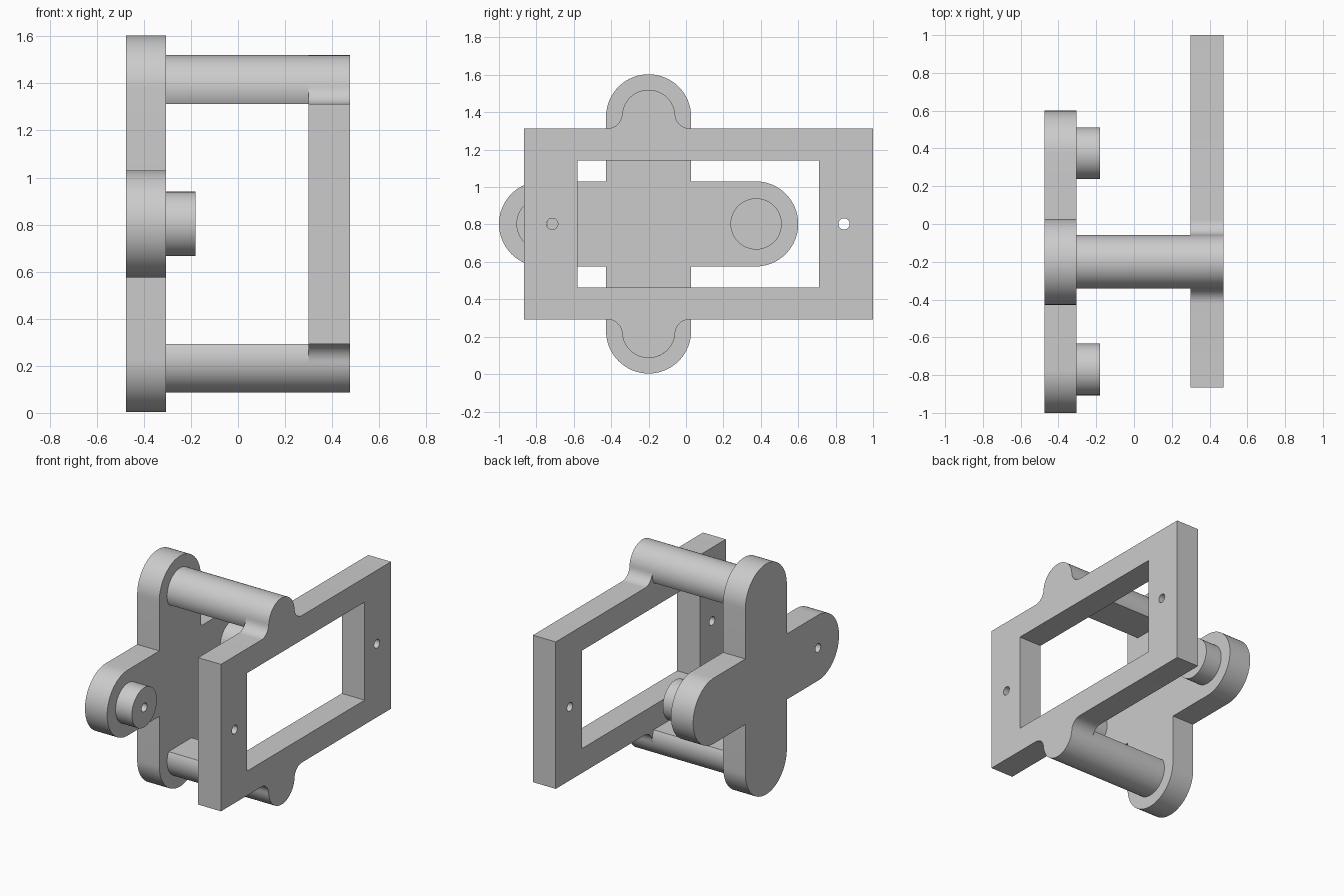
import bpy
from math import sin, cos, pi, atan2, hypot, radians
from mathutils import Matrix

old = bpy.data.objects.get("Cube")
if old:
    bpy.data.objects.remove(old, do_unlink=True)

COLOUR = (0.6, 0.6, 0.6, 1)
grey = bpy.data.materials.new("light grey")
grey.use_nodes = True
grey.diffuse_color = COLOUR
grey.node_tree.nodes["Principled BSDF"].inputs["Base Color"].default_value = COLOUR

MID_Y, MID_Z = -0.2, 0.803        # centre of the cross plate
BACK, FACE = -0.475, -0.305       # cross plate thickness
INNER, OUTER = 0.3, 0.475         # frame thickness
HOLE_R, BOSS_R, ROD_R = 0.03, 0.137, 0.142
TOP, ROD_Z = 0.51, 0.575          # frame edge and rod axis above the middle


def arc(cy, cz, r, a0, a1, n=24):
    return [(cy + r * cos(a0 + (a1 - a0) * i / n),
             cz + r * sin(a0 + (a1 - a0) * i / n)) for i in range(n + 1)]


def circle(cy, cz, r, n=48):
    return arc(cy, cz, r, 0, 2 * pi, n)[:-1]


def rect(y0, y1, z0, z1):
    return [(y0, z0), (y1, z0), (y1, z1), (y0, z1)]


def plate(name, x0, x1, *loops):
    """Extrude closed (y, z) loops from x0 to x1; inner loops become holes."""
    curve = bpy.data.curves.new(name, "CURVE")
    curve.dimensions, curve.fill_mode = "2D", "BOTH"
    curve.extrude = (x1 - x0) / 2
    for loop in loops:
        spline = curve.splines.new("POLY")
        spline.points.add(len(loop) - 1)
        for point, (y, z) in zip(spline.points, loop):
            point.co = (y, z, 0, 1)
        spline.use_cyclic_u = True
    temp = bpy.data.objects.new(name + "_profile", curve)
    bpy.context.collection.objects.link(temp)
    graph = bpy.context.evaluated_depsgraph_get()
    mesh = bpy.data.meshes.new_from_object(temp.evaluated_get(graph))
    bpy.data.objects.remove(temp, do_unlink=True)
    mesh.transform(Matrix(((0, 0, 1, (x0 + x1) / 2), (1, 0, 0, 0),
                           (0, 1, 0, MID_Z), (0, 0, 0, 1))))
    mesh.materials.clear()
    mesh.materials.append(grey)
    obj = bpy.data.objects.new(name, mesh)
    bpy.context.collection.objects.link(obj)
    bpy.ops.object.select_all(action="DESELECT")
    obj.select_set(True)
    bpy.context.view_layer.objects.active = obj
    # Weld the caps to the walls, then smooth the round walls
    bpy.ops.object.mode_set(mode="EDIT")
    bpy.ops.mesh.select_all(action="SELECT")
    bpy.ops.mesh.remove_doubles(threshold=0.0001)
    bpy.ops.mesh.normals_make_consistent(inside=False)
    bpy.ops.object.mode_set(mode="OBJECT")
    bpy.ops.object.shade_smooth_by_angle(angle=radians(30))
    return obj


# Cross plate with four round-ended arms
ARM_R, REACH = 0.2275, 0.8
cross = []
for k in range(4):
    a = k * pi / 2
    cross += arc(MID_Y + (REACH - ARM_R) * cos(a), (REACH - ARM_R) * sin(a),
                 ARM_R, a - pi / 2, a + pi / 2, 32)
    cross.append((MID_Y + ARM_R * (cos(a) - sin(a)), ARM_R * (sin(a) + cos(a))))
cross_hole = circle(-0.77, 0, HOLE_R, 24)
plate("cross_plate", BACK, FACE, cross, cross_hole)

# Round bosses on the side arms, one of them drilled through
plate("drilled_boss", FACE, -0.18, circle(-0.77, 0, BOSS_R), cross_hole)
plate("plain_boss", FACE, -0.18, circle(0.375, 0, BOSS_R))

# Frame edge: round bump blended into the straight edge by fillets
SPREAD = 0.222
rise = ROD_Z - TOP
fillet = (SPREAD ** 2 + rise ** 2 - ROD_R ** 2) / (2 * (ROD_R + rise))
tilt = atan2(TOP + fillet - ROD_Z, SPREAD)
bump = arc(MID_Y + SPREAD, TOP + fillet, fillet, -pi / 2, -pi + tilt, 12)
bump += arc(MID_Y, ROD_Z, ROD_R, tilt, pi - tilt, 32)[1:]
bump += arc(MID_Y - SPREAD, TOP + fillet, fillet, -tilt, -pi / 2, 12)[1:]
upper = [(1, TOP)] + bump + [(-0.865, TOP)]
lower = [(y, -z) for y, z in reversed(upper)]
plate("frame", INNER, OUTER, upper + lower, rect(-0.58, 0.71, -0.34, 0.34),
      circle(-0.715, 0, HOLE_R, 24), circle(0.845, 0, HOLE_R, 24))

# Connecting rods, flat on the side facing the middle
cut = atan2(-rise, (ROD_R ** 2 - rise ** 2) ** 0.5)
rod = arc(MID_Y, ROD_Z, ROD_R, cut, pi - cut, 40)
plate("upper_rod", FACE, INNER, rod)
plate("lower_rod", FACE, INNER, [(y, -z) for y, z in reversed(rod)])
